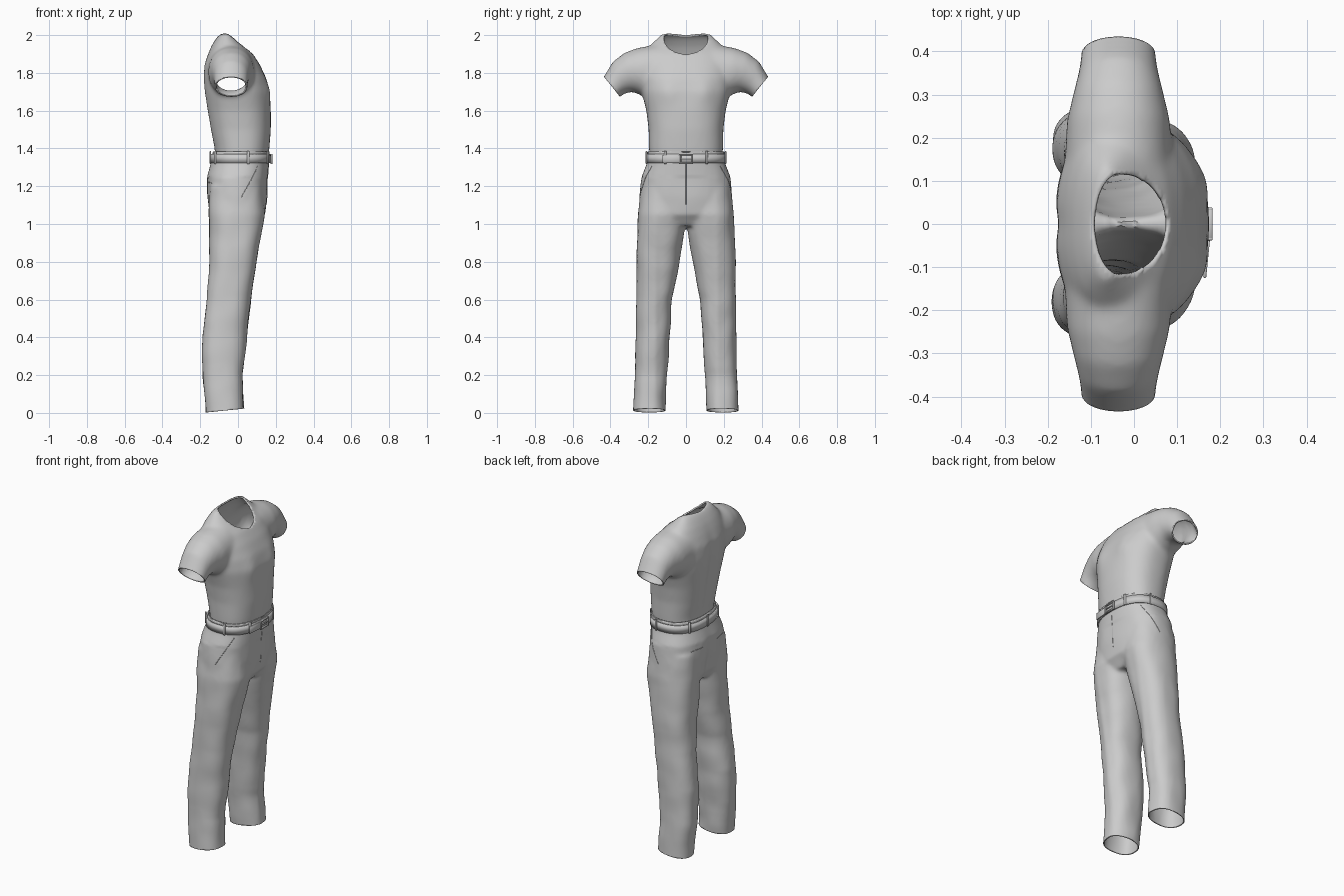
import bpy, bmesh, math
from math import sin, cos, pi, exp
from mathutils import Vector, noise
from mathutils.bvhtree import BVHTree

cube = bpy.data.objects.get("Cube")
if cube:
    bpy.data.objects.remove(cube)

cloth = bpy.data.materials.new("grey cloth")
cloth.use_nodes = True
GREY = (0.6, 0.6, 0.6, 1)
cloth.diffuse_color = GREY
cloth.node_tree.nodes["Principled BSDF"].inputs["Base Color"].default_value = GREY
Z = Vector((0, 0, 1))


def oval(center, u, v, n=2.4, count=48):
    """Rounded ring spanned by half axes u and v."""
    def p(t):
        return math.copysign(abs(t) ** (2 / n), t)
    return [center + u * p(cos(2 * pi * i / count)) + v * p(sin(2 * pi * i / count))
            for i in range(count)]


def level(z, back, front, y0, y1, n=2.4):
    return oval(Vector(((back + front) / 2, (y0 + y1) / 2, z)),
                Vector(((front - back) / 2, 0, 0)), Vector((0, (y1 - y0) / 2, 0)), n)


def loft(bm, rings, caps=True):
    loops = [[bm.verts.new(p) for p in ring] for ring in rings]
    for a, b in zip(loops, loops[1:]):
        for i in range(len(a)):
            j = (i + 1) % len(a)
            bm.faces.new((a[i], a[j], b[j], b[i]))
    if caps:
        bm.faces.new(loops[0])
        bm.faces.new(loops[-1])


def finish(name, bm, thickness=0, angle=50):
    mesh = bpy.data.meshes.new(name)
    bm.to_mesh(mesh)
    bm.free()
    obj = bpy.data.objects.new(name, mesh)
    bpy.context.collection.objects.link(obj)
    mesh.materials.append(cloth)
    if thickness:
        mod = obj.modifiers.new("thickness", 'SOLIDIFY')
        mod.thickness = thickness
        mod.offset = -1
    bpy.ops.object.select_all(action='DESELECT')
    obj.select_set(True)
    bpy.context.view_layer.objects.active = obj
    bpy.ops.object.shade_smooth_by_angle(angle=math.radians(angle))
    return obj


def fuse(bm, voxel, smoothing):
    """Merge overlapping solids into one smooth skin."""
    bmesh.ops.recalc_face_normals(bm, faces=bm.faces)
    # Each solid is outward on its own, so the voxel skin is watertight.
    mesh = bpy.data.meshes.new("blend")
    bm.to_mesh(mesh)
    bm.free()
    obj = bpy.data.objects.new("blend", mesh)
    bpy.context.collection.objects.link(obj)
    mod = obj.modifiers.new("remesh", 'REMESH')
    mod.mode = 'VOXEL'
    mod.voxel_size = voxel
    graph = bpy.context.evaluated_depsgraph_get()
    result = bmesh.new()
    result.from_object(obj, graph)
    bpy.data.objects.remove(obj)
    for _ in range(smoothing):
        bmesh.ops.smooth_vert(result, verts=result.verts, factor=0.5,
                              use_axis_x=True, use_axis_y=True, use_axis_z=True)
    return result


def cut(bm, point, normal, where=lambda c: True):
    faces = [f for f in bm.faces if where(f.calc_center_median())]
    geom = set(faces)
    for f in faces:
        geom.update(f.edges)
        geom.update(f.verts)
    bmesh.ops.bisect_plane(bm, geom=list(geom), plane_co=point, plane_no=normal,
                           clear_outer=True)


def bump(a, width):
    return exp(-(a / width) ** 2)


# Shirt: torso and two sleeves blended together
bm = bmesh.new()
torso = [(1.31, -.118, .155, .19), (1.40, -.125, .166, .196), (1.5, -.146, .174, .198),
         (1.6, -.164, .174, .21), (1.7, -.179, .168, .235), (1.77, -.184, .15, .243),
         (1.84, -.18, .118, .24), (1.90, -.16, .08, .22), (1.945, -.14, .033, .19),
         (1.985, -.115, -.01, .15), (2.01, -.09, -.035, .125)]
loft(bm, [level(z, b, f, -y, y) for z, b, f, y in torso])
# top y, top z, bottom y, bottom z, half depth
sleeve = [(.15, 1.95, .12, 1.66, .125), (.257, 1.932, .22, 1.675, .12),
          (.325, 1.907, .285, 1.70, .104), (.387, 1.86, .32, 1.692, .092),
          (.435, 1.78, .35, 1.675, .087), (.475, 1.72, .39, 1.615, .087)]
for side in (-1, 1):
    rings = []
    for ty, tz, by, bz, depth in sleeve:
        top, bottom = Vector((-.036, side * ty, tz)), Vector((-.036, side * by, bz))
        rings.append(oval((top + bottom) / 2, Vector((depth, 0, 0)), (top - bottom) / 2, 2.1))
    loft(bm, rings)
bm = fuse(bm, .011, 7)
for v in bm.verts:
    x, y, z = v.co
    if x > .04:    # chest muscles
        v.co.x += .009 * bump(abs(y) - .1, .05) * bump(z - 1.7, .07)
    if x < -.08:   # spine hollow
        v.co.x += .013 * bump(y, .035) * bump(z - 1.65, .17)
for side in (-1, 1):
    cut(bm, (0, side * .435, 1.78), (0, side * .777, -.629), lambda c: c.y * side > .28)
cut(bm, (0, 0, 1.335), -Z)


def neck_scale(p):
    """Below one inside the egg-shaped neck opening."""
    half = .065 if p.x < -.03 else .11
    return math.hypot((p.x + .03) / half, p.y / .118)


hole = [f for f in bm.faces if f.calc_center_median().z > 1.85
        and neck_scale(f.calc_center_median()) < 1]
bmesh.ops.delete(bm, geom=hole, context='FACES')
for v in bm.verts:
    if v.is_boundary and v.co.z > 1.85 and abs(v.co.y) < .2:
        s = neck_scale(v.co)
        v.co.x = -.03 + (v.co.x + .03) / s
        v.co.y /= s
rim = [v for v in bm.verts if v.is_boundary and v.co.z > 1.85 and abs(v.co.y) < .2]
for _ in range(4):
    heights = {v: sum(e.other_vert(v).co.z for e in v.link_edges if e.is_boundary) / 2
               for v in rim}
    for v, z in heights.items():
        v.co.z = (v.co.z + z) / 2
finish("shirt", bm, .008)

# Trousers: hips and two legs blended together
bm = bmesh.new()
hips = [(1.44, -.13, .168, .2), (1.38, -.133, .168, .203), (1.32, -.145, .163, .208),
        (1.25, -.166, .158, .235), (1.15, -.166, .152, .246), (1.05, -.155, .142, .25),
        (.99, -.12, .10, .23)]
loft(bm, [level(z, b, f, -y, y) for z, b, f, y in hips])
leg = [(1.2, -.15, .13, .0, .235), (1.05, -.155, .142, -.002, .253), (.95, -.151, .124, .01, .258),
       (.8, -.152, .095, .035, .263), (.6, -.163, .064, .074, .264), (.4, -.189, .042, .086, .266),
       (.2, -.186, .021, .099, .272), (.08, -.175, .028, .108, .276), (-.06, -.168, .036, .112, .281)]
for side in (-1, 1):
    loft(bm, [level(z, b, f, side * y0, side * y1) for z, b, f, y0, y1 in leg])
bm = fuse(bm, .01, 5)
for v in bm.verts:
    x, y, z = v.co
    if x < -.06:   # seat hollow
        v.co.x += .016 * bump(y, .035) * bump(z - 1.1, .12)
    if x > 0:      # pressed front crease
        v.co.x += .005 * bump(abs(y) - .165, .02) * bump(z - .5, .5)
    if z < 1.25:   # soft folds
        v.co += v.normal * .005 * noise.noise(Vector((x * 9, y * 9, z * 8)))
cut(bm, (0, 0, 1.385), Z)
cut(bm, (-.175, 0, .002), (.1, 0, -1))
bm.normal_update()
skin = BVHTree.FromBMesh(bm)
finish("trousers", bm, .006)


def waist_point(angle, z, out):
    """Point on the waist in a given direction, pushed outward."""
    ray = Vector((cos(angle), sin(angle), 0))
    hit = skin.ray_cast(Vector((.017, 0, z)) + ray, -ray)[0]
    return hit + ray * out


# Belt band around the waist
bm = bmesh.new()
loft(bm, [[waist_point(2 * pi * i / 64, 1.35, .007) + Z * dz for i in range(64)]
          for dz in (-.028, .02)], caps=False)
finish("belt", bm, .008)


def block(name, center, size, angle=0, bevel=.002):
    bm = bmesh.new()
    bmesh.ops.create_cube(bm, size=1)
    for v in bm.verts:
        v.co = Vector((v.co.x * size[0], v.co.y * size[1], v.co.z * size[2]))
    bmesh.ops.bevel(bm, geom=bm.edges[:], offset=bevel, segments=1, affect='EDGES')
    obj = finish(name, bm)
    obj.location = center
    obj.rotation_euler.z = angle
    return obj


# Belt loops, buckle and loose strap end
for i, degrees in enumerate((38, 80, 135, 180, 225, 280, 322)):
    a = math.radians(degrees)
    p = waist_point(a, 1.35, .008)
    block(f"belt_loop_{i + 1}", (p.x, p.y, 1.352), (.008, .013, .068), a)
front = waist_point(0, 1.345, .008).x
for side in (-1, 1):
    block("buckle_side", (front + .004, side * .034, 1.344), (.011, .008, .054))
    block("buckle_bar", (front + .004, 0, 1.344 + side * .023), (.011, .07, .008))
block("buckle_prong", (front + .005, 0, 1.344), (.007, .06, .006))
block("strap_end", (front - .004, -.075, 1.344), (.007, .1, .042), -.1)


def seam(name, path, radius=.0018):
    """Thin stitched line laid on the trousers."""
    curve = bpy.data.curves.new(name, 'CURVE')
    curve.dimensions = '3D'
    curve.bevel_depth = radius
    curve.bevel_resolution = 1
    line = curve.splines.new('POLY')
    line.points.add(12)
    a, b = Vector(path[0]), Vector(path[1])
    for i, point in enumerate(line.points):
        point.co = (*skin.find_nearest(a.lerp(b, i / 12))[0], 1)
    curve.materials.append(cloth)
    bpy.context.collection.objects.link(bpy.data.objects.new(name, curve))


# Fly and pocket seams
seam("fly_seam", ((.18, 0, 1.32), (.17, 0, 1.1)))
for side in (-1, 1):
    seam("side_pocket_seam", ((.12, side * .2, 1.31), (.02, side * .27, 1.14)))
    seam("back_pocket_seam", ((-.18, side * .07, 1.22), (-.16, side * .17, 1.22)))
